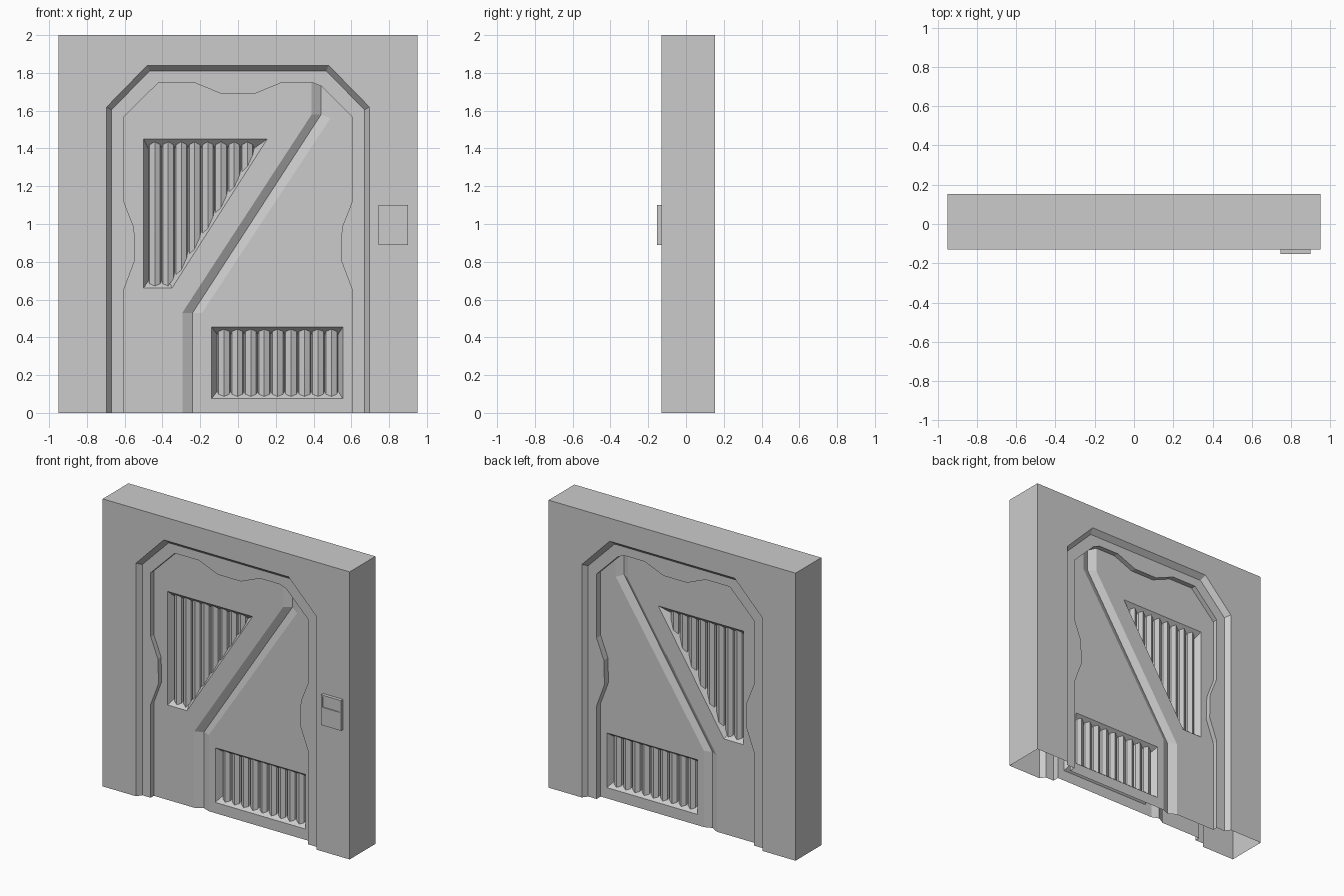
import bpy, bmesh

if "Cube" in bpy.data.objects:
    bpy.data.objects.remove(bpy.data.objects["Cube"])

MID = 0.1415          # depth from wall face to the middle plane
CENTRE = 0.0115       # y of the middle plane


def at(path, d):
    """2D (x, z) outline placed at depth d below the wall face."""
    return [(x, d - MID, z) for x, z in path]


class Part:
    def __init__(self, name):
        self.name, self.bm = name, bmesh.new()

    def sheet(self, *loops):
        """Flat fill; loops after the first are holes."""
        edges = []
        for loop in loops:
            vs = [self.bm.verts.new(p) for p in loop]
            edges += [self.bm.edges.new((vs[i - 1], vs[i])) for i in range(len(vs))]
        bmesh.ops.triangle_fill(self.bm, use_beauty=True, edges=edges, normal=(0, -1, 0))

    def strip(self, a, b, closed=False):
        """Quads between two paths of equal length."""
        va = [self.bm.verts.new(p) for p in a]
        vb = [self.bm.verts.new(p) for p in b]
        for i in range(0 if closed else 1, len(a)):
            self.bm.faces.new((va[i - 1], va[i], vb[i], vb[i - 1]))

    def finish(self, mirror=True):
        bm = self.bm
        bmesh.ops.remove_doubles(bm, verts=bm.verts, dist=1e-5)
        bmesh.ops.dissolve_degenerate(bm, dist=1e-5, edges=bm.edges)
        bmesh.ops.dissolve_limit(bm, angle_limit=0.001, verts=bm.verts, edges=bm.edges)
        bmesh.ops.recalc_face_normals(bm, faces=bm.faces)
        if sum(f.normal.y * f.calc_area() for f in bm.faces) > 0:
            bmesh.ops.reverse_faces(bm, faces=bm.faces)
        me = bpy.data.meshes.new(self.name)
        bm.to_mesh(me)
        bm.free()
        ob = bpy.data.objects.new(self.name, me)
        bpy.context.collection.objects.link(ob)
        ob.location.y = CENTRE
        if mirror:
            m = ob.modifiers.new("both_sides", 'MIRROR')
            m.use_axis = (False, True, False)
        return ob


def flip(path):
    return [(-x, z) for x, z in reversed(path)]


def vent(part, outer, inner, d, depth, count):
    """Sloped pit filled with vertical ridged slats that end on the pit walls."""
    part.strip(at(outer, d), at(inner, d + depth), closed=True)
    x0, x1 = inner[0][0], inner[1][0]
    pitch = (x1 - x0) / count
    low, high = [], []
    for i in range(count):
        for f, t in ((0, 1), (0.1, 0.6), (0.5, 0.3), (0.9, 0.6), (1, 1)):
            if f == 0 and i:
                continue
            x = x0 + (i + f) * pitch
            # pit outline at this depth: top-left, top-right, bottom-right, bottom-left
            tl, tr, br, bl = [(a[0] + (b[0] - a[0]) * t, a[1] + (b[1] - a[1]) * t)
                              for a, b in zip(outer, inner)]
            top, bottom = tl[1], bl[1]
            if tr[0] - br[0] > 0.1:      # slanted right side
                slant = br[1] + (x - br[0]) * (tr[1] - br[1]) / (tr[0] - br[0])
                bottom = min(max(bottom, slant), top)
            y = d + depth * t - MID
            low.append((x, y, bottom))
            high.append((x, y, top))
    part.strip(low, high)


D_FRAME, D_LEFT, D_RIGHT, D_SEAM = 0.035, 0.07, 0.08, 0.10

# Outlines, running left foot -> over the top -> right foot
wall_out = [(-0.95, 0), (-0.95, 2), (0.95, 2), (0.95, 0)]
half = [(-0.695, 0), (-0.695, 1.62), (-0.48, 1.84)]
frame_out = half + flip(half)
half = [(-0.67, 0), (-0.67, 1.605), (-0.467, 1.81)]
frame_in = half + flip(half)
side = [(-0.605, 0), (-0.605, 0.65), (-0.545, 0.81), (-0.55, 0.98), (-0.605, 1.12), (-0.605, 1.565)]
wave_left = side + [(-0.42, 1.75), (-0.235, 1.75), (-0.09, 1.69), (0.09, 1.69), (0.235, 1.75), (0.39, 1.75)]
wave_right = [(0.49, 1.68)] + flip(side)
seam_top = (0.44, 1.73)
wave = wave_left + [seam_top] + wave_right

# Diagonal seam between the door halves
seam_l = [(-0.295, 0), (-0.295, 0.53), (0.39, 1.58), (0.39, 1.75)]
seam_m = [(-0.24, 0), (-0.24, 0.53), (0.44, 1.58), seam_top]
seam_r = [(-0.19, 0), (-0.19, 0.53), (0.49, 1.56), (0.49, 1.68)]

# Wall with stepped door surround, open underneath
wall = Part("wall_frame")
wall.strip(at(wall_out, 0), at(wall_out, MID))
wall.sheet(at(wall_out + frame_out[::-1], 0))
wall.strip(at(frame_out, 0), at(frame_in, D_FRAME))
wall.sheet(at(frame_in + wave[::-1], D_FRAME))
wall.strip(at(wave, D_FRAME),
           at(wave_left, D_LEFT) + at([seam_top], D_SEAM) + at(wave_right, D_RIGHT))
wall.finish()

# Left door half with the cut-corner vent
tri_out = [(-0.5, 1.45), (0.155, 1.45), (-0.35, 0.66), (-0.5, 0.66)]
tri_in = [(-0.475, 1.40), (0.085, 1.40), (-0.365, 0.70), (-0.475, 0.70)]
left = Part("left_door_panel")
left.sheet(at(wave_left + seam_l[::-1][1:], D_LEFT), at(tri_out, D_LEFT))
left.strip(at(seam_l, D_LEFT), at(seam_m, D_SEAM))
vent(left, tri_out, tri_in, D_LEFT, 0.05, 8)
left.finish()

# Right door half with the rectangular vent
box_out = [(-0.14, 0.455), (0.555, 0.455), (0.555, 0.075), (-0.14, 0.075)]
box_in = [(-0.11, 0.415), (0.53, 0.415), (0.53, 0.115), (-0.11, 0.115)]
right = Part("right_door_panel")
right.sheet(at(seam_r + wave_right[1:], D_RIGHT), at(box_out, D_RIGHT))
right.strip(at(seam_m, D_SEAM), at(seam_r, D_RIGHT))
vent(right, box_out, box_in, D_RIGHT, 0.05, 9)
right.finish()


# Keypad on the front only, with a sunken screen
def rect(x0, x1, z0, z1):
    return [(x0, z0), (x0, z1), (x1, z1), (x1, z0)]


body, screen = rect(0.745, 0.9, 0.89, 1.1), rect(0.757, 0.888, 1.015, 1.09)
pad = Part("keypad")
pad.strip(at(body, 0), at(body, -0.023), closed=True)
pad.sheet(at(body, -0.023), at(screen, -0.023))
pad.strip(at(screen, -0.023), at(screen, -0.016), closed=True)
pad.sheet(at(screen, -0.016))
pad.finish(mirror=False)
